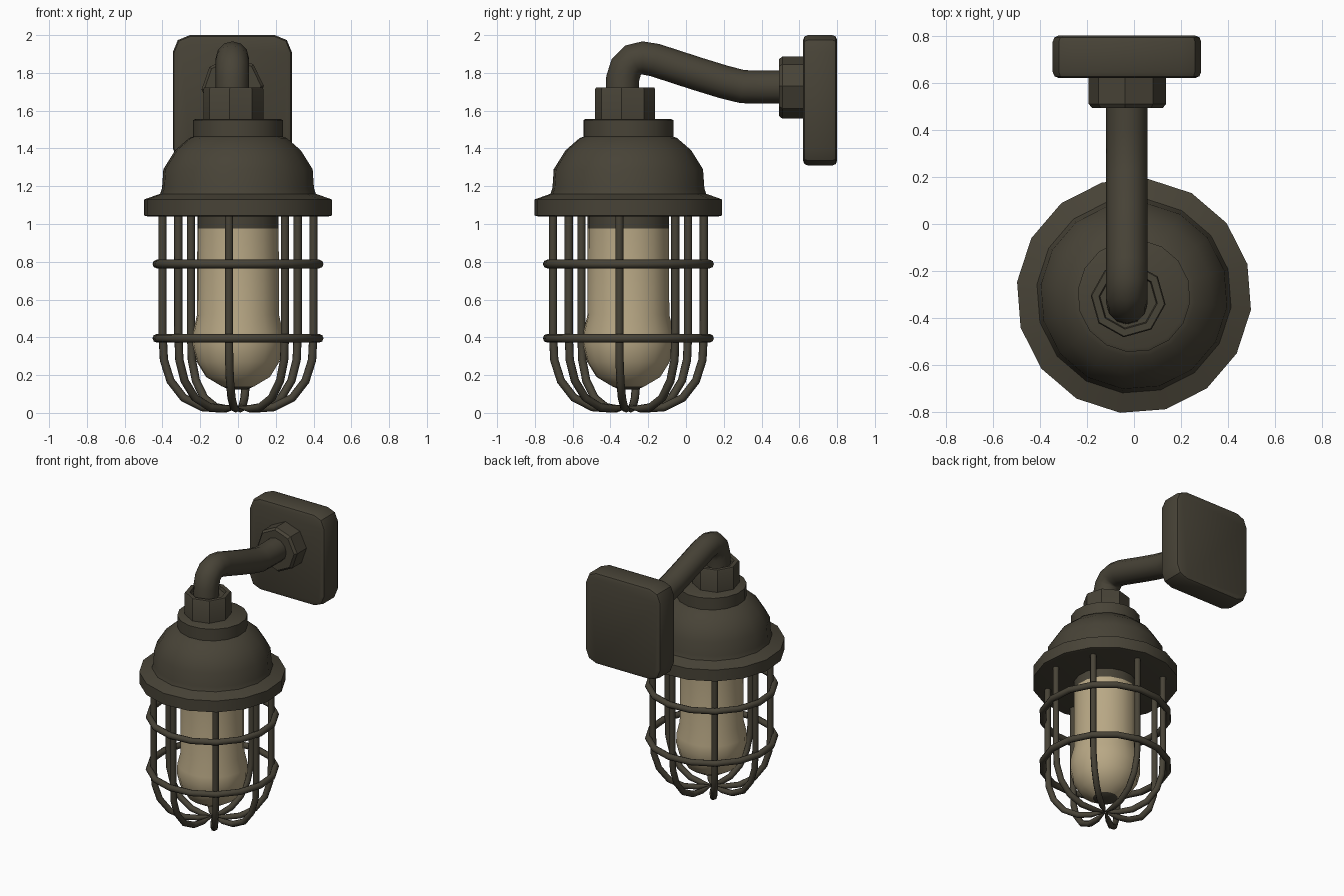
import bpy, bmesh, math
from mathutils import Vector, Matrix

if "Cube" in bpy.data.objects:
    bpy.data.objects.remove(bpy.data.objects["Cube"])

LAMP = Vector((0, -0.305, 0))      # lamp axis
TURN = math.radians(-6.8)          # the lamp is slightly rotated


def material(name, rgb):
    m = bpy.data.materials.new(name)
    m.diffuse_color = (*rgb, 1)
    m.use_nodes = True
    m.node_tree.nodes["Principled BSDF"].inputs["Base Color"].default_value = m.diffuse_color
    return m


metal = material("dark bronze metal", (0.064, 0.056, 0.038))
glass = material("warm glass", (0.48, 0.39, 0.235))


def finish(name, bm, mats, angle=35):
    bmesh.ops.recalc_face_normals(bm, faces=bm.faces)
    me = bpy.data.meshes.new(name)
    bm.to_mesh(me)
    bm.free()
    for m in mats:
        me.materials.append(m)
    for p in me.polygons:
        p.use_smooth = True
    me.set_sharp_from_angle(angle=math.radians(angle))
    ob = bpy.data.objects.new(name, me)
    bpy.context.collection.objects.link(ob)
    return ob


def bridge(bm, rings, closed=False):
    n = len(rings[0])
    pairs = list(zip(rings, rings[1:])) + ([(rings[-1], rings[0])] if closed else [])
    for a, b in pairs:
        for i in range(n):
            bm.faces.new((a[i], a[(i + 1) % n], b[(i + 1) % n], b[i]))


def lathe(name, profile, sides, mats, matrix, turn=TURN, closed=False, angle=35):
    """Revolve (radius, height) points about z, then place with matrix."""
    bm = bmesh.new()
    rings = [[bm.verts.new((r * math.cos(turn + math.tau * i / sides),
                            r * math.sin(turn + math.tau * i / sides), z))
              for i in range(sides)] for r, z in profile]
    bridge(bm, rings, closed)
    if not closed:
        bm.faces.new(rings[0])
        bm.faces.new(rings[-1])
    bm.transform(matrix)
    return finish(name, bm, mats, angle)


def tube(bm, path, side, sides):
    """Sweep a circle along (point, radius) pairs lying in the plane normal to side."""
    rings = []
    for i, (p, r) in enumerate(path):
        t = (path[min(i + 1, len(path) - 1)][0] - path[max(i - 1, 0)][0]).normalized()
        up = t.cross(side)
        rings.append([bm.verts.new(p + r * (side * math.cos(a) + up * math.sin(a)))
                      for a in (math.tau * k / sides for k in range(sides))])
    bridge(bm, rings)
    bm.faces.new(rings[0])
    bm.faces.new(rings[-1])


at_lamp = Matrix.Translation(LAMP)

# Domed shade with flange and stepped top
lathe("lamp_hood", [(0.48, 1.04), (0.5, 1.045), (0.5, 1.13), (0.415, 1.16), (0.405, 1.19),
                    (0.398, 1.29), (0.335, 1.39), (0.26, 1.455), (0.24, 1.462),
                    (0.24, 1.55), (0.225, 1.557)], 16, [metal], at_lamp)

# Octagonal socket cap
lathe("socket_cap", [(0.16, 1.54), (0.16, 1.715), (0.155, 1.722), (0.125, 1.722), (0.12, 1.70)],
      8, [metal], Matrix.Translation((-0.025, -0.322, 0)))

# Glass jar: dark neck and tip, warm body
jar = lathe("glass_jar", [(0.05, 0.125), (0.085, 0.14), (0.17, 0.19), (0.22, 0.27), (0.243, 0.36),
                          (0.24, 0.43), (0.218, 0.52), (0.217, 0.975), (0.217, 1.06)],
            16, [glass, metal], at_lamp, angle=50)
for p in jar.data.polygons:
    if p.center.z > 0.98 or p.center.z < 0.135:
        p.material_index = 1

# Cage bars curling in under the jar
bars = bmesh.new()
bar_profile = [(0.402, 1.06, 0.022), (0.402, 0.42, 0.022), (0.395, 0.28, 0.022),
               (0.36, 0.17, 0.022), (0.29, 0.08, 0.022), (0.19, 0.03, 0.022),
               (0.10, 0.022, 0.02), (0.01, 0.03, 0.006)]
for k in range(8):
    a = TURN + math.tau * k / 8
    out = Vector((math.cos(a), math.sin(a), 0))
    tube(bars, [(LAMP + out * r + Vector((0, 0, z)), w) for r, z, w in bar_profile],
         Vector((-math.sin(a), math.cos(a), 0)), 8)
finish("cage_bars", bars, [metal], 50)

# Cage hoops
for name, z in (("upper_hoop", 0.788), ("lower_hoop", 0.395)):
    section = [(0.433 + 0.023 * math.cos(math.tau * k / 8), z + 0.023 * math.sin(math.tau * k / 8))
               for k in range(8)]
    lathe(name, section, 16, [metal], at_lamp, closed=True, angle=50)

# Bent arm
arm = bmesh.new()
tube(arm, [(Vector((-0.03, y, z)), 0.088) for y, z in
           [(-0.338, 1.69), (-0.335, 1.77), (-0.317, 1.83), (-0.28, 1.868), (-0.23, 1.879),
            (-0.165, 1.868), (0.06, 1.795), (0.20, 1.752), (0.30, 1.727), (0.40, 1.725),
            (0.56, 1.725)]], Vector((1, 0, 0)), 12)
finish("bent_arm", arm, [metal], 50)

# Octagonal collar on the wall plate
lathe("wall_collar", [(0.165, -0.64), (0.165, -0.51), (0.15, -0.492)], 8, [metal],
      Matrix.Translation((-0.028, 0, 1.722)) @ Matrix.Rotation(math.radians(90), 4, 'X'), turn=0.06)

# Rounded wall plate
plate = bmesh.new()
bmesh.ops.create_cube(plate, size=1, matrix=Matrix.Translation((-0.03, 0.71, 1.655))
                      @ Matrix.Diagonal((0.63, 0.18, 0.69, 1)))
corners = [e for e in plate.edges if abs(e.verts[0].co.y - e.verts[1].co.y) > 0.1]
bmesh.ops.bevel(plate, geom=corners, offset=0.09, segments=2, profile=0.5, affect='EDGES')
rims = [e for e in plate.edges if abs(e.verts[0].co.y - e.verts[1].co.y) < 0.01]
bmesh.ops.bevel(plate, geom=rims, offset=0.025, segments=2, profile=0.5, affect='EDGES')
finish("wall_plate", plate, [metal], 40)
